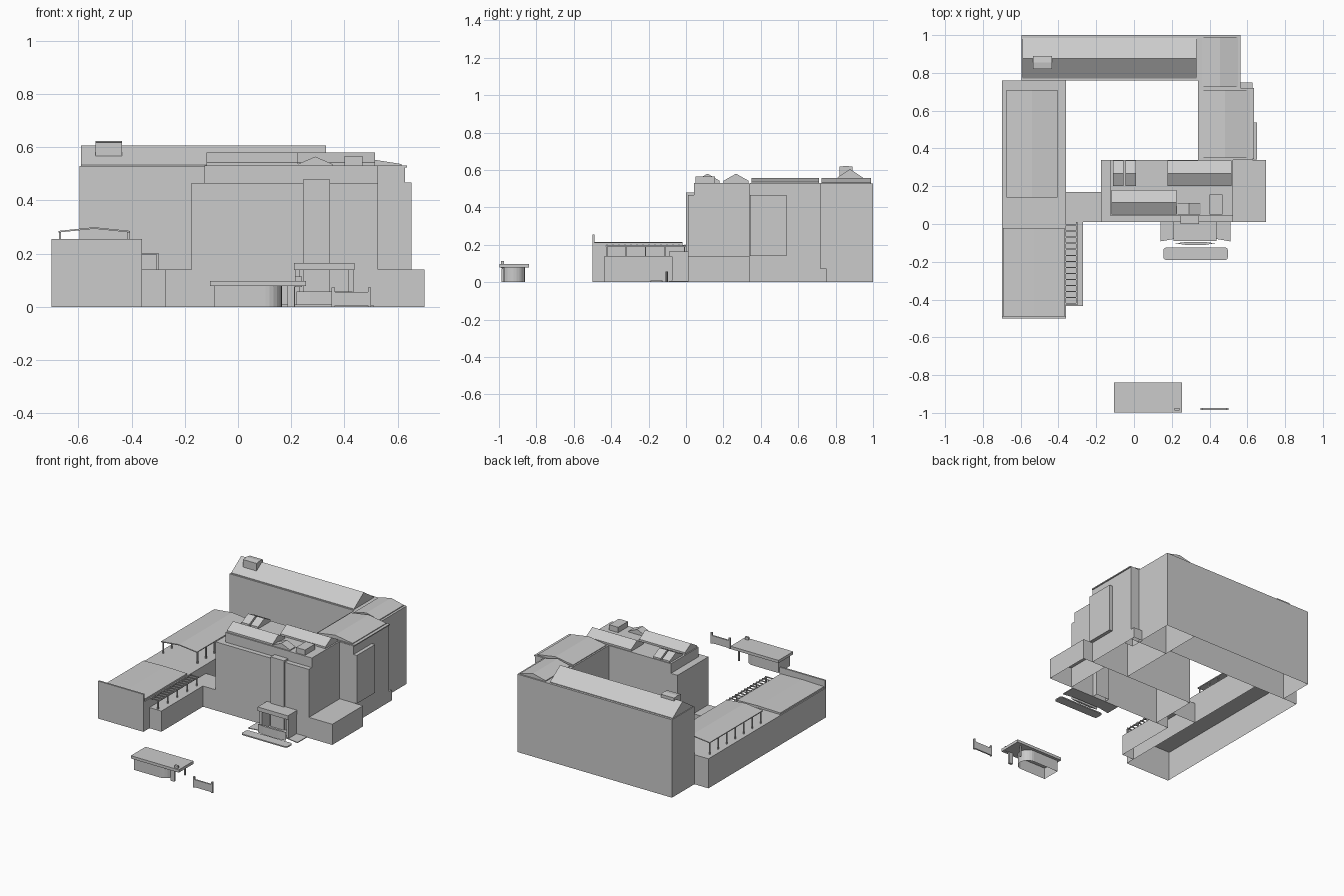
import bpy, bmesh, math

if "Cube" in bpy.data.objects:
    bpy.data.objects.remove(bpy.data.objects["Cube"])


def mesh_object(name, verts, faces):
    me = bpy.data.meshes.new(name)
    me.from_pydata(verts, [], faces)
    bm = bmesh.new()
    bm.from_mesh(me)
    bmesh.ops.recalc_face_normals(bm, faces=bm.faces)
    bm.to_mesh(me)
    bm.free()
    ob = bpy.data.objects.new(name, me)
    bpy.context.collection.objects.link(ob)
    return ob


def prism(name, outline, z0, z1, bottom=True):
    """Vertical extrusion of an xy outline; bottom=False leaves the base open."""
    n = len(outline)
    verts = [(x, y, z0) for x, y in outline] + [(x, y, z1) for x, y in outline]
    faces = [(i, (i + 1) % n, n + (i + 1) % n, n + i) for i in range(n)]
    faces.append(tuple(range(n, 2 * n)))
    if bottom:
        faces.append(tuple(reversed(range(n))))
    return mesh_object(name, verts, faces)


def box(name, x0, x1, y0, y1, z0, z1, bottom=True):
    return prism(name, [(x0, y0), (x1, y0), (x1, y1), (x0, y1)], z0, z1, bottom)


def gable(name, x0, x1, y0, y1, z0, z1, ridge, eave=0.006):
    """Pitched roof with a thin vertical eave; ridge is 'x' or 'y'."""
    a, b = (y0, y1) if ridge == 'x' else (x0, x1)
    prof = [(a, z0), (b, z0), (b, z0 + eave), ((a + b) / 2, z1), (a, z0 + eave)]
    if ridge == 'x':
        verts = [(x, p, z) for x in (x0, x1) for p, z in prof]
    else:
        verts = [(p, y, z) for y in (y0, y1) for p, z in prof]
    faces = [(i, (i + 1) % 5, 5 + (i + 1) % 5, 5 + i) for i in range(5)]
    faces += [(4, 3, 2, 1, 0), (5, 6, 7, 8, 9)]
    return mesh_object(name, verts, faces)


# Rear wing with long pitched roof and roof hut
box("rear_wing", -0.595, 0.34, 0.76, 1.0, 0, 0.528, False)
gable("rear_roof", -0.59, 0.33, 0.77, 0.985, 0.528, 0.605, 'x', 0.004)
box("rear_roof_hut", -0.535, -0.435, 0.82, 0.89, 0.565, 0.615)
gable("rear_hut_cap", -0.535, -0.435, 0.82, 0.89, 0.615, 0.622, 'x', 0.002)

# Right wing in two stages, low pitched roofs
box("right_wing_rear", 0.34, 0.565, 0.72, 1.0, 0, 0.528, False)
gable("right_rear_roof", 0.36, 0.55, 0.725, 0.99, 0.528, 0.557, 'y')
box("right_wing_middle", 0.34, 0.628, 0.34, 0.72, 0, 0.525, False)
box("right_middle_cornice", 0.34, 0.635, 0.343, 0.72, 0.524, 0.531)
gable("right_middle_roof", 0.35, 0.615, 0.35, 0.71, 0.53, 0.557, 'y')
box("right_wall_bay", 0.62, 0.652, 0.342, 0.537, 0.14, 0.467)
box("right_low_annex", 0.56, 0.628, 0.655, 0.75, 0, 0.072, False)
box("right_front_annex", 0.525, 0.70, 0.01, 0.34, 0, 0.14, False)

# Front block with set-back attic
box("front_block", -0.175, 0.525, 0.01, 0.34, 0, 0.465, False)
box("front_attic", -0.125, 0.525, 0.042, 0.34, 0.465, 0.53)
box("front_tower", 0.245, 0.345, 0.0, 0.045, 0, 0.479, False)

# Roofs and dormers on the front block
gable("front_roof_left", -0.118, 0.225, 0.05, 0.18, 0.53, 0.58, 'x', 0.012)
gable("front_roof_right", 0.178, 0.515, 0.20, 0.335, 0.53, 0.58, 'x', 0.012)
for i, x in enumerate((-0.112, -0.045)):
    gable(f"small_roof_{i}", x, x + 0.056, 0.20, 0.335, 0.53, 0.575, 'x', 0.012)
gable("front_dormer", 0.225, 0.355, 0.05, 0.11, 0.53, 0.564, 'y')
box("roof_plant_box", 0.40, 0.468, 0.05, 0.155, 0.53, 0.566)

# Left low wing with front parapet and flat roof
box("left_wing", -0.70, -0.36, -0.495, 0.76, 0, 0.20, False)
box("left_parapet", -0.70, -0.36, -0.50, -0.488, 0, 0.254, False)
gable("left_front_roof", -0.693, -0.367, -0.488, -0.02, 0.20, 0.215, 'y', 0.011)

# Terrace canopy on posts
canopy = [(-0.675, 0.279), (-0.54, 0.293), (-0.405, 0.279)]
section = canopy + [(x, z + 0.006) for x, z in reversed(canopy)]
cv = [(x, y, z) for y in (0.14, 0.71) for x, z in section]
cf = [(i, (i + 1) % 6, 6 + (i + 1) % 6, 6 + i) for i in range(6)]
cf += [(0, 1, 4, 5), (1, 2, 3, 4), (6, 7, 10, 11), (7, 8, 9, 10)]
mesh_object("terrace_canopy", cv, cf)
for i in range(7):
    y = 0.15 + i * 0.091
    for side, x in (("left", -0.672), ("right", -0.416)):
        box(f"canopy_post_{side}_{i}", x, x + 0.008, y, y + 0.008, 0.20, 0.282)

# Low side wing, link to the front block, and slatted pergola
prism("low_link", [(-0.36, -0.435), (-0.27, -0.435), (-0.27, 0.01),
                   (-0.175, 0.01), (-0.175, 0.17), (-0.36, 0.17)], 0, 0.14, False)
box("pergola_beam", -0.306, -0.298, -0.43, 0.01, 0.19, 0.196)
for i in range(14):
    y = -0.425 + i * 0.032
    box(f"pergola_slat_{i}", -0.365, -0.298, y, y + 0.006, 0.196, 0.202)
for i in range(5):
    y = -0.428 + i * 0.104
    box(f"pergola_post_{i}", -0.306, -0.299, y, y + 0.007, 0.14, 0.192)

# Entrance portico, apron ramps and forecourt island
box("portico_roof", 0.21, 0.437, -0.09, 0.01, 0.138, 0.165)
for side, x in (("left", 0.215), ("right", 0.415)):
    box(f"portico_side_{side}", x, x + 0.018, -0.075, 0.01, 0, 0.14)
for side, s in (("left", -1), ("right", 1)):
    pts = [(0.325 + s * dx, y) for dx, y in
           ((0.105, 0.01), (0.185, 0.01), (0.185, -0.092), (0.105, -0.078))]
    prism(f"ramp_{side}", pts, 0, 0.005)
box("entrance_step", 0.22, 0.43, -0.078, 0.01, 0, 0.008)


def rounded(x0, x1, y0, y1, r):
    pts = []
    for cx, cy, a in ((x1 - r, y0 + r, -90), (x1 - r, y1 - r, 0),
                      (x0 + r, y1 - r, 90), (x0 + r, y0 + r, 180)):
        for k in range(4):
            t = math.radians(a + 30 * k)
            pts.append((cx + r * math.cos(t), cy + r * math.sin(t)))
    return pts


prism("forecourt_island", rounded(0.155, 0.497, -0.19, -0.125, 0.014), 0, 0.008)
prism("forecourt_wall", [(0.22, -0.102), (0.27, -0.110), (0.38, -0.110),
                         (0.43, -0.102), (0.38, -0.096), (0.27, -0.096)], 0, 0.057)

# Gatehouse: body with rounded end, open below, under a wide slab
arc = [(0.103 + 0.062 * math.sin(math.radians(a)), -0.9225 - 0.0625 * math.cos(math.radians(a)))
       for a in range(0, 181, 15)]
prism("gatehouse_body", [(-0.09, -0.86), (-0.09, -0.985)] + arc, 0, 0.08, False)
box("gatehouse_roof", -0.105, 0.255, -0.998, -0.84, 0.078, 0.097)
box("gatehouse_pier", 0.185, 0.212, -0.985, -0.97, 0, 0.08)
box("gatehouse_back_post", 0.205, 0.214, -0.872, -0.863, 0, 0.08)
box("gatehouse_roof_marker", 0.215, 0.24, -0.988, -0.974, 0.075, 0.114)

# Boundary wall with end post
box("boundary_wall", 0.355, 0.497, -0.985, -0.975, 0.004, 0.055)
for side, x in (("left", 0.352), ("right", 0.488)):
    box(f"boundary_post_{side}", x, x + 0.012, -0.986, -0.974, 0, 0.073)
